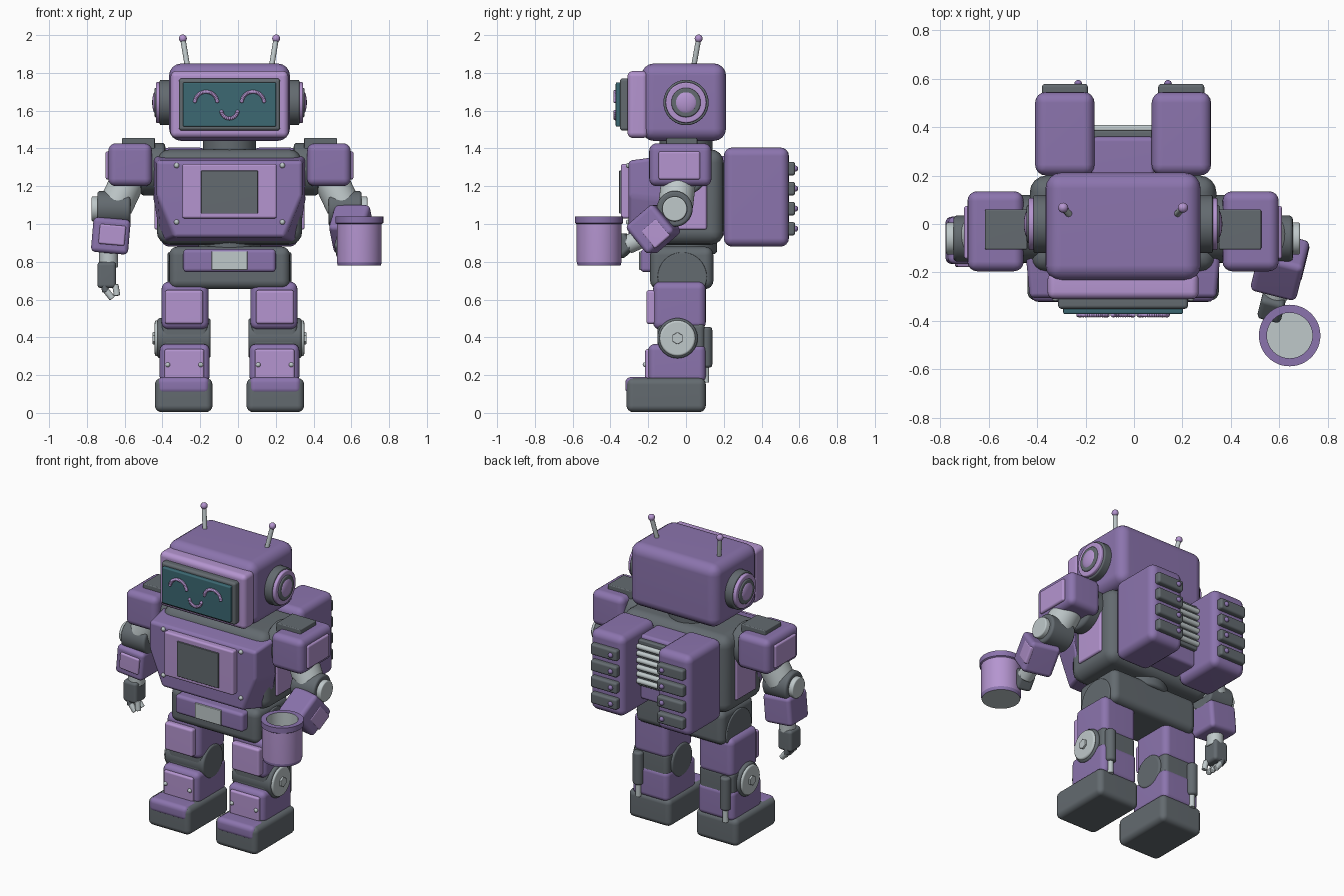
import bpy, bmesh, math
from mathutils import Vector, Matrix, Euler

default_cube = bpy.data.objects.get("Cube")
if default_cube:
    bpy.data.objects.remove(default_cube, do_unlink=True)

MIDLINE = -.045  # the body sits beside the origin because one arm reaches out
created = []


def material(name, *rgb):
    mat = bpy.data.materials.new(name)
    mat.use_nodes = True
    mat.diffuse_color = (*rgb, 1)
    mat.node_tree.nodes["Principled BSDF"].inputs["Base Color"].default_value = (*rgb, 1)
    return mat


purple = material("purple", .26, .175, .42)
lilac = material("lilac", .46, .30, .63)
dark = material("dark grey", .125, .145, .16)
pale = material("pale grey", .52, .58, .59)
teal = material("screen teal", .045, .14, .17)


def finish(name, bm, *mats):
    bmesh.ops.recalc_face_normals(bm, faces=bm.faces[:])
    mesh = bpy.data.meshes.new(name)
    bm.to_mesh(mesh)
    bm.free()
    for mat in mats:
        mesh.materials.append(mat)
    obj = bpy.data.objects.new(name, mesh)
    bpy.context.collection.objects.link(obj)
    created.append(obj)
    return obj


def round_edges(bm, width, segments=4):
    if width:
        bmesh.ops.bevel(bm, geom=bm.edges[:], offset=width, segments=segments,
                        profile=.5, affect='EDGES')


def box(name, mat, x, y, z, bevel=.01, side=1, turn=(0, 0, 0)):
    """Rounded box from ranges; x is measured from the body midline."""
    spans = (x, y, z)
    centre = Vector([sum(s) / 2 for s in spans])
    centre.x = centre.x * side + MIDLINE
    bm = bmesh.new()
    bmesh.ops.create_cube(bm, size=1)
    bmesh.ops.scale(bm, vec=[s[1] - s[0] for s in spans], verts=bm.verts)
    round_edges(bm, bevel)
    rotation = Euler([math.radians(a) for a in turn]).to_matrix().to_4x4()
    bm.transform(Matrix.Translation(centre) @ rotation)
    return finish(name, bm, mat)


def rod(name, mat, start, end, radius, bevel=0, side=1, sides=40):
    """Cylinder between two points measured from the body midline."""
    a, b = [Vector((p[0] * side + MIDLINE, p[1], p[2])) for p in (start, end)]
    bm = bmesh.new()
    bmesh.ops.create_cone(bm, cap_ends=True, segments=sides, radius1=radius,
                          radius2=radius, depth=(b - a).length)
    if bevel:
        rims = [e for e in bm.edges if abs(e.verts[0].co.z - e.verts[1].co.z) < .0001]
        bmesh.ops.bevel(bm, geom=rims, offset=bevel, segments=3, profile=.5, affect='EDGES')
    spin = (b - a).to_track_quat('Z', 'Y').to_matrix().to_4x4()
    bm.transform(Matrix.Translation((a + b) / 2) @ spin)
    return finish(name, bm, mat)


def balls(name, mat, points, radius, stretch=(1, 1, 1)):
    bm = bmesh.new()
    for x, y, z in points:
        place = Matrix.Translation((x + MIDLINE, y, z)) @ Matrix.Diagonal((*stretch, 1))
        bmesh.ops.create_uvsphere(bm, u_segments=16, v_segments=10, radius=radius, matrix=place)
    return finish(name, bm, mat)


def beaded_arc(name, x, z, radius, first, last, count):
    angles = [math.radians(first + (last - first) * i / (count - 1)) for i in range(count)]
    balls(name, lilac, [(x + radius * math.cos(a), -.375, z + radius * math.sin(a))
                        for a in angles], .01)


# Head and face
box("head", purple, (-.32, .32), (-.235, .212), (1.44, 1.85), .065)
box("face_frame", lilac, (-.312, .312), (-.31, -.2), (1.455, 1.81), .03)
box("screen_bezel", dark, (-.268, .268), (-.35, -.29), (1.495, 1.77), .015)
box("screen", teal, (-.247, .247), (-.372, -.34), (1.515, 1.75), .008)
beaded_arc("smile", 0, 1.602, .043, 190, 350, 13)
rod("neck", dark, (0, 0, 1.34), (0, 0, 1.47), .14, .01)

# Torso and chest plate
box("torso", dark, (-.385, .385), (-.2, .2), (.89, 1.395), .07)
bm = bmesh.new()
front = [(.385, 1.335), (.385, 1.15), (.29, .93)]
back = [(.402, 1.36), (.402, 1.13), (.37, .9)]
rings = []
for outline, y in ((front, -.305), (back, -.12)):
    loop = outline + [(-x, z) for x, z in reversed(outline)]
    rings.append([bm.verts.new((x + MIDLINE, y, z)) for x, z in loop])
    bm.faces.new(rings[-1])
for i in range(len(rings[0])):
    bm.faces.new([ring[k] for ring, k in ((rings[0], i), (rings[0], i - 1),
                                          (rings[1], i - 1), (rings[1], i))])
round_edges(bm, .02, 3)
finish("chest_plate", bm, purple)
box("chest_panel", lilac, (-.25, .25), (-.345, -.29), (1.03, 1.318), .012)
box("chest_inset", dark, (-.15, .15), (-.354, -.33), (1.055, 1.283), .004)
balls("chest_bolts", pale, [(x, -.305, z) for x in (-.28, .28) for z in (1.01, 1.31)], .014)

# Waist and pelvis
rod("waist", dark, (0, 0, .84), (0, 0, .95), .165, .02)
box("pelvis", dark, (-.32, .32), (-.19, .145), (.655, .88), .045)
box("belt_plate", purple, (-.245, .245), (-.24, -.16), (.745, .867), .02)
box("belt_buckle", pale, (-.095, .095), (-.248, -.23), (.757, .855), .004)

# Centre of the backpack
box("pack_centre", purple, (-.13, .13), (.17, .36), (.94, 1.36), .02)
box("pack_grille", dark, (-.125, .125), (.34, .385), (1.04, 1.34), .008)
for i in range(6):
    z = 1.075 + i * .045
    rod(f"grille_bar_{i}", pale, (-.125, .393, z), (.125, .393, z), .016, sides=16)

for side, label in ((1, "left"), (-1, "right")):
    def part(name, mat, x, y, z, bevel=.01):
        return box(f"{label}_{name}", mat, x, y, z, bevel, side)

    def tube(name, mat, start, end, radius, bevel=0, sides=40):
        return rod(f"{label}_{name}", mat, start, end, radius, bevel, side, sides)

    def studs(name, mat, points, radius, stretch=(1, 1, 1)):
        balls(f"{label}_{name}", mat, [(x * side, y, z) for x, y, z in points], radius, stretch)

    # Eye, ear and antenna
    beaded_arc(f"{label}_eye", .124 * side, 1.64, .06, 10, 170, 21)
    for name, mat, x, radius in (("ear_base", dark, .37, .12), ("ear_ring", lilac, .39, .108),
                                 ("ear_inset", dark, .398, .078)):
        tube(name, mat, (.3, 0, 1.643), (x, 0, 1.643), radius, .008)
    studs("ear_dome", lilac, [(.388, 0, 1.643)], .062, (.35, 1, 1))
    tube("antenna_rod", pale, (.222, .04, 1.83), (.247, .067, 1.98), .014, sides=16)
    studs("antenna_tip", lilac, [(.247, .067, 1.982)], .021)

    # Torso side panel and backpack pod
    part("torso_side_panel", lilac, (.36, .398), (-.1, .11), (.97, 1.25), .012)
    part("pack_pod", purple, (.118, .363), (.2, .545), (.88, 1.405), .045)
    for i in range(4):
        z = .975 + i * .106
        part(f"pod_vent_{i}", dark, (.145, .335), (.52, .578), (z - .036, z + .036), .014)
        studs(f"pod_bolt_{i}", purple, [(.185, .578, z)], .016)

    # Shoulder, upper arm and elbow
    tube("shoulder_joint", dark, (.34, -.02, 1.29), (.47, -.02, 1.29), .14, .02)
    part("shoulder", purple, (.41, .642), (-.195, .135), (1.2, 1.427), .04)
    part("shoulder_cap", dark, (.395, .57), (-.105, .06), (1.3, 1.455), .006)
    part("shoulder_panel", lilac, (.6, .656), (-.145, .075), (1.235, 1.385), .012)
    tube("upper_arm", pale, (.52, -.035, 1.27), (.605, -.055, 1.09), .092, .01)
    tube("elbow", dark, (.525, -.06, 1.08), (.7, -.06, 1.08), .095, .015)
    tube("elbow_cap", pale, (.69, -.06, 1.08), (.73, -.06, 1.08), .066, .008)

    # Thigh, knee and shin
    tube("hip", dark, (.16, -.02, .72), (.327, -.02, .72), .13, .006)
    part("thigh", purple, (.11, .36), (-.175, .105), (.44, .695), .04)
    part("thigh_panel", lilac, (.14, .342), (-.21, -.15), (.47, .65), .015)
    part("knee_block", dark, (.112, .362), (-.15, .1), (.32, .48), .03)
    tube("knee", dark, (.1, -.045, .395), (.382, -.045, .395), .107, .015)
    tube("knee_cap", pale, (.375, -.045, .395), (.396, -.045, .395), .095, .012)
    tube("knee_bolt", pale, (.385, -.045, .395), (.408, -.045, .395), .032, .003, 6)
    part("shin", purple, (.105, .37), (-.2, .105), (.16, .365), .035)
    part("shin_panel", lilac, (.134, .344), (-.216, -.18), (.18, .337), .012)
    studs("shin_bolts", pale, [(x, -.216, .255) for x in (.152, .327)], .013)

    # Calf piston and foot
    tube("piston", dark, (.315, .105, .24), (.315, .105, .455), .034, .015, 20)
    tube("piston_rod", pale, (.315, .105, .16), (.315, .105, .25), .018, sides=16)
    part("foot", dark, (.09, .395), (-.315, .105), (.004, .185), .035)
    part("toe_cap", purple, (.105, .38), (-.321, -.19), (.1, .19), .03)

# Hanging right forearm and hand
box("right_forearm", purple, (.53, .727), (-.165, .03), (.845, 1.03), .025, -1, (0, 5, 0))
box("right_forearm_panel", lilac, (.552, .69), (-.178, -.15), (.89, .995), .01, -1, (0, 5, 0))
rod("right_wrist", pale, (.64, -.07, .77), (.64, -.07, .87), .05, .006, -1)
box("right_hand", dark, (.6, .7), (-.13, -.02), (.66, .8), .02, -1)
for i in range(3):
    y = -.11 + i * .036
    rod(f"right_finger_{i}", dark, (.665, y, .69), (.655, y, .64), .019, .005, -1, 16)
    rod(f"right_fingertip_{i}", pale, (.655, y, .65), (.62, y, .605), .017, .005, -1, 16)
rod("right_thumb", pale, (.605, -.11, .68), (.595, -.115, .62), .017, .005, -1, 16)

# Raised left forearm and hand
lean = (-50, 0, -14)
box("left_forearm", purple, (.55, .745), (-.27, -.075), (.875, 1.07), .025, 1, lean)
box("left_forearm_panel", lilac, (.725, .753), (-.22, -.1), (.895, 1.005), .01, 1, lean)
rod("left_wrist", pale, (.64, -.22, .93), (.625, -.31, .89), .05, .006)
box("left_hand", dark, (.565, .665), (-.385, -.285), (.83, .94), .02, 1, lean)

# Mug: each profile segment carries its own colour
profile = [(0, .78), (.114, .78), (.119, .8), (.119, 1), (.127, 1.005), (.127, 1.04),
           (.094, 1.04), (.094, .82), (0, .82)]
bands = [1, 2, 0, 2, 2, 2, 1, 1]
bm = bmesh.new()
points = [bm.verts.new((r, 0, z)) for r, z in profile]
edges = [bm.edges.new(pair) for pair in zip(points, points[1:])]
bmesh.ops.spin(bm, geom=points + edges, cent=(0, 0, 0), axis=(0, 0, 1),
               angle=math.tau, steps=48)
bmesh.ops.remove_doubles(bm, verts=bm.verts[:], dist=.0001)
for face in bm.faces:
    mid = face.calc_center_median()
    near = []
    for (r, z), (r2, z2) in zip(profile, profile[1:]):
        near.append(abs(mid.xy.length - (r + r2) / 2) + abs(mid.z - (z + z2) / 2))
    face.material_index = bands[near.index(min(near))]
mug = finish("mug", bm, lilac, pale, purple)
mug.location = (.642, -.46, 0)

# Smooth shading with crisp flats
bpy.ops.object.select_all(action='DESELECT')
for obj in created:
    obj.select_set(True)
bpy.context.view_layer.objects.active = created[0]
bpy.ops.object.shade_smooth_by_angle(angle=math.radians(35))
for obj in created:
    obj.modifiers.new("Even normals", 'WEIGHTED_NORMAL').keep_sharp = True
